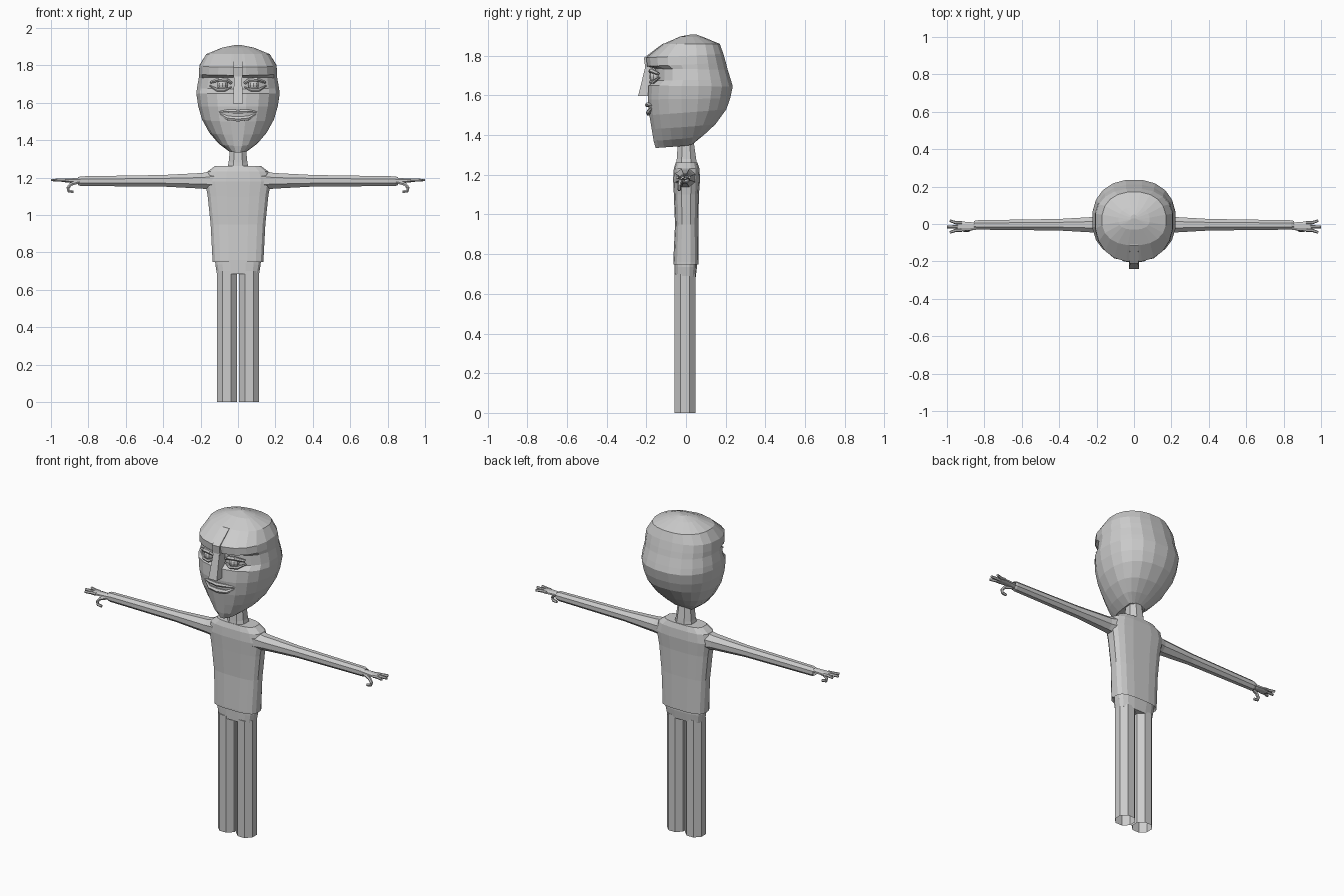
import bpy, bmesh, math
from mathutils import Vector

grey = bpy.data.materials.new("light grey")
grey.diffuse_color = (0.6, 0.6, 0.6, 1)


def finish(name, bm, mirror=False):
    bmesh.ops.recalc_face_normals(bm, faces=bm.faces)
    me = bpy.data.meshes.new(name)
    bm.to_mesh(me)
    bm.free()
    me.materials.append(grey)
    ob = bpy.data.objects.new(name, me)
    bpy.context.collection.objects.link(ob)
    if mirror:
        ob.modifiers.new("mirror", 'MIRROR')
    return ob


def loft(name, rings, cap0=True, cap1=True, mirror=False):
    bm = bmesh.new()
    loops = [[bm.verts.new(p) for p in r] for r in rings]
    n = len(loops[0])
    for a, b in zip(loops, loops[1:]):
        for i in range(n):
            j = (i + 1) % n
            bm.faces.new((a[i], a[j], b[j], b[i]))
    if cap0:
        bm.faces.new(loops[0])
    if cap1:
        bm.faces.new(loops[-1])
    return finish(name, bm, mirror)


def power(v, p):
    return math.copysign(abs(v) ** p, v)


def oval(hw, yf, zf, yb, zb, n=16, e=2.3, mid=0.02, cx=0.0):
    """Rounded ring, tilted from zf at the front to zb at the back."""
    pts = []
    for i in range(n):
        a = 2 * math.pi * (i + 0.5) / n
        c, s = power(math.cos(a), 2 / e), power(math.sin(a), 2 / e)
        y = mid + (s * (yb - mid) if s > 0 else -s * (yf - mid))
        pts.append(Vector((cx + hw * c, y, zf + (zb - zf) * (s + 1) / 2)))
    return pts


def level(z, hw, yf, yb, **k):
    return oval(hw, yf, z, yb, z, **k)


def across(x, hy, hz, cy, cz, n=8):
    """Ring facing along x, for the arm."""
    return [Vector((x, cy + hy * math.cos(2 * math.pi * (i + .5) / n) * 1.08,
                    cz + hz * math.sin(2 * math.pi * (i + .5) / n) * 1.08)) for i in range(n)]


def rect(z, hw, yf, yb):
    return [Vector(p) for p in ((-hw, yf, z), (hw, yf, z), (hw, yb, z), (-hw, yb, z))]


def tube(name, path, r, n=6, mirror=True):
    """Tapered tube along a path in the hand."""
    pts = [Vector(p) for p in path]
    rings = []
    for i, p in enumerate(pts):
        d = (pts[min(i + 1, len(pts) - 1)] - pts[max(i - 1, 0)]).normalized()
        u = Vector((0, 1, 0))
        u = (u - d * u.dot(d)).normalized()
        v = d.cross(u)
        rad = r[i]
        rings.append([p + rad * (u * math.cos(2 * math.pi * k / n) + v * math.sin(2 * math.pi * k / n))
                      for k in range(n)])
    return loft(name, rings, mirror=mirror)


# Head: jaw, cheeks, eye recess, overhanging brow, crown
head = [
    (0.055, -0.155, 1.335, 0.04, 1.36),
    (0.105, -0.165, 1.37, 0.09, 1.40),
    (0.155, -0.175, 1.43, 0.15, 1.455),
    (0.195, -0.187, 1.50, 0.205, 1.53),
    (0.215, -0.195, 1.58, 0.225, 1.585),
    (0.225, -0.19, 1.65, 0.238, 1.645),
    (0.222, -0.155, 1.675, 0.228, 1.68),
    (0.212, -0.155, 1.735, 0.212, 1.73),
    (0.212, -0.198, 1.747, 0.203, 1.765),
    (0.208, -0.203, 1.79, 0.19, 1.81),
    (0.172, -0.115, 1.86, 0.172, 1.86),
    (0.085, -0.03, 1.897, 0.09, 1.893),
    (0.02, 0.03, 1.908, 0.05, 1.908),
]
loft("head", [oval(*r, n=20) for r in head])

# Forehead ridge and nose
loft("forehead_ridge", [rect(1.735, 0.024, -0.205, -0.14), rect(1.79, 0.024, -0.212, -0.14),
                        rect(1.862, 0.022, -0.115, -0.08)])
loft("nose", [rect(1.745, 0.02, -0.205, -0.14), rect(1.70, 0.022, -0.216, -0.14),
              rect(1.597, 0.028, -0.241, -0.18)])

# Eyes and lids
bm = bmesh.new()
bmesh.ops.create_uvsphere(bm, u_segments=10, v_segments=8, radius=0.03)
bmesh.ops.translate(bm, verts=bm.verts, vec=(0.083, -0.155, 1.695))
finish("eyes", bm, True)
tube("upper_eyelids", [(0.035, -0.165, 1.705), (0.06, -0.178, 1.722), (0.10, -0.174, 1.725),
                       (0.145, -0.14, 1.71)], (0.008, 0.012, 0.012, 0.008))
tube("lower_eyelids", [(0.035, -0.17, 1.685), (0.07, -0.178, 1.668), (0.11, -0.165, 1.668),
                       (0.15, -0.135, 1.69)], (0.005, 0.009, 0.009, 0.005))

# Lips
tube("upper_lip", [(-0.10, -0.168, 1.55), (-0.05, -0.19, 1.555), (0, -0.195, 1.552),
                   (0.05, -0.19, 1.555), (0.10, -0.168, 1.55)],
     (0.006, 0.011, 0.012, 0.011, 0.006), mirror=False)
tube("lower_lip", [(-0.095, -0.168, 1.54), (-0.055, -0.186, 1.518), (0, -0.188, 1.513),
                   (0.055, -0.186, 1.518), (0.095, -0.168, 1.54)],
     (0.006, 0.013, 0.015, 0.013, 0.006), mirror=False)

# Neck
loft("neck", [level(z, w, f, b, n=8, mid=0) for z, w, f, b in
              ((1.24, 0.065, -0.055, 0.06), (1.28, 0.054, -0.05, 0.055), (1.39, 0.042, -0.042, 0.038))])

# Shirt body with shoulder slope and hem
shirt = ((0.765, 0.122, -0.055, 0.055), (0.748, 0.138, -0.065, 0.065), (0.76, 0.138, -0.065, 0.065),
         (0.95, 0.148, -0.056, 0.063), (1.10, 0.164, -0.062, 0.066), (1.18, 0.178, -0.066, 0.072),
         (1.232, 0.165, -0.062, 0.068), (1.262, 0.125, -0.052, 0.058))
loft("shirt", [level(z, w, f, b, n=16, e=3.2, mid=0) for z, w, f, b in shirt])

# Sleeves, open at the wrist
loft("sleeves", [across(x, hy, hz, cy, cz) for x, hy, hz, cy, cz in
                 ((0.12, 0.055, 0.055, 0, 1.185), (0.19, 0.043, 0.042, -0.004, 1.183),
                  (0.40, 0.031, 0.031, -0.004, 1.183), (0.84, 0.025, 0.026, -0.005, 1.181),
                  (0.855, 0.021, 0.021, -0.005, 1.181), (0.83, 0.016, 0.016, -0.005, 1.181))],
     mirror=True)

# Hands: palm, three fingers, hooked thumb
loft("palms", [across(x, hy, hz, -0.012, 1.185) for x, hy, hz in
               ((0.82, 0.016, 0.013), (0.875, 0.022, 0.012), (0.945, 0.027, 0.009))], mirror=True)
for i, (y0, y1, tip) in enumerate(((-0.033, -0.045, 0.985), (-0.014, -0.016, 1.0), (0.006, 0.018, 0.985))):
    tube("fingers_%d" % (i + 1), [(0.92, y0, 1.186), (0.95, y0, 1.187), (tip, y1, 1.187)],
         (0.009, 0.009, 0.007))
tube("thumbs", [(0.85, -0.02, 1.178), (0.893, -0.03, 1.165), (0.91, -0.034, 1.145),
                (0.905, -0.034, 1.128), (0.88, -0.034, 1.124)],
     (0.01, 0.01, 0.009, 0.009, 0.008))

# Trousers: hips and open-ended legs
loft("trouser_hips", [level(z, w, -0.058, b, n=16, e=3, mid=0) for z, w, b in
                      ((0.78, 0.124, 0.056), (0.735, 0.123, 0.056), (0.685, 0.114, 0.05))])
loft("trouser_legs", [level(z, w, -0.062, 0.053, n=8, e=2, mid=-0.005, cx=0.06) for z, w in
                      ((0.0, 0.058), (0.70, 0.058))], cap0=False, mirror=True)
